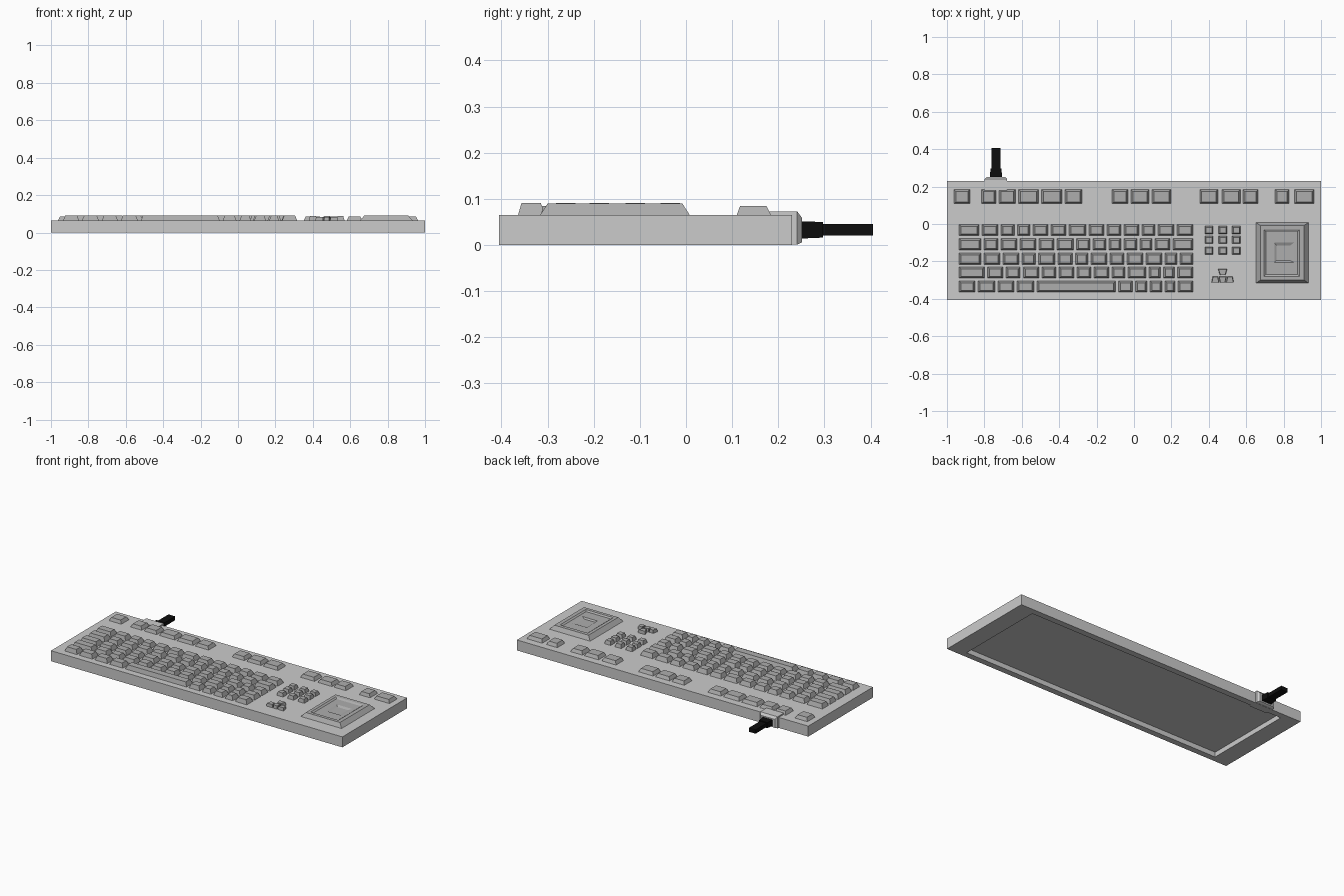
import bpy, bmesh


def material(name, v):
    m = bpy.data.materials.new(name)
    m.diffuse_color = (v, v, v, 1)
    return m


KEY_GREY = material("key_grey", 0.42)
BLACK = material("cable_black", 0.004)


def finish(bm, name, mat=None):
    bmesh.ops.recalc_face_normals(bm, faces=bm.faces)
    me = bpy.data.meshes.new(name)
    bm.to_mesh(me)
    bm.free()
    if mat:
        me.materials.append(mat)
    ob = bpy.data.objects.new(name, me)
    bpy.context.collection.objects.link(ob)
    return ob


def loft(bm, rings, cap_start=True):
    """Bridge rings of points and cap the ends."""
    vs = [[bm.verts.new(p) for p in r] for r in rings]
    n = len(vs[0])
    for a, b in zip(vs, vs[1:]):
        for i in range(n):
            j = (i + 1) % n
            bm.faces.new((a[i], a[j], b[j], b[i]))
    if cap_start:
        bm.faces.new(vs[0][::-1])
    bm.faces.new(vs[-1])


def rect(x0, x1, y0, y1, z):
    return [(x0, y0, z), (x1, y0, z), (x1, y1, z), (x0, y1, z)]


def rect_y(cx, w, z0, z1, y):
    return [(cx - w / 2, y, z0), (cx + w / 2, y, z0), (cx + w / 2, y, z1), (cx - w / 2, y, z1)]


def key(bm, x0, x1, y0, y1, top, inset=0.012):
    loft(bm, [rect(x0, x1, y0, y1, DECK - 0.003),
              rect(x0 + inset, x1 - inset, y0 + inset * 0.7, y1 - inset, top)])


DECK = 0.065

# Case: flat slab with a shallow recess underneath
bm = bmesh.new()
loft(bm, [rect(-0.89, 0.89, -0.368, 0.192, 0.03),
          rect(-0.89, 0.89, -0.368, 0.192, 0),
          rect(-1, 1, -0.405, 0.23, 0),
          rect(-1, 1, -0.405, 0.23, DECK)])
finish(bm, "case")

# Main key block: gap centres along each row
rows = [
    (-0.032, [-.943, -.82, -.72, -.632, -.548, -.452, -.356, -.249, -.152, -.062, .035, .12, .222, .324]),
    (-0.108, [-.943, -.81, -.72, -.618, -.516, -.42, -.316, -.227, -.142, -.062, .024, .104, .2, .324]),
    (-0.186, [-.943, -.81, -.708, -.607, -.519, -.415, -.321, -.238, -.136, -.046, .056, .158, .238, .324]),
    (-0.259, [-.943, -.792, -.692, -.6, -.5, -.409, -.313, -.222, -.126, -.04, .072, .15, .225, .324]),
    (-0.334, [-.943, -.842, -.736, -.634, -.527, -.09, .0, .078, .158, .228, .324]),
]
bm = bmesh.new()
for y, xs in rows:
    for a, b in zip(xs, xs[1:]):
        key(bm, a + 0.007, b - 0.007, y - 0.031, y + 0.031, 0.091)
finish(bm, "main_keys", KEY_GREY)

# Function keys along the back edge
bm = bmesh.new()
for x, w in [(-.92, .088), (-.776, .08), (-.678, .09), (-.564, .11), (-.44, .112), (-.324, .094),
             (-.075, .088), (.032, .1), (.147, .104), (.4, .1), (.52, .1), (.623, .085),
             (.792, .078), (.91, .108)]:
    key(bm, x - w / 2, x + w / 2, 0.109, 0.186, 0.085)
finish(bm, "function_keys", KEY_GREY)

# Navigation keys, 3 by 3
bm = bmesh.new()
for x in (0.401, 0.475, 0.547):
    for y in (-0.032, -0.085, -0.142):
        key(bm, x - 0.023, x + 0.023, y - 0.021, y + 0.021, 0.087, 0.007)
finish(bm, "navigation_keys", KEY_GREY)

# Arrow keys: small trapezoids
bm = bmesh.new()
for x, y, front, back in [(.474, -.257, .015, .025), (.435, -.297, .021, .014),
                          (.474, -.297, .014, .021), (.513, -.297, .021, .014)]:
    loft(bm, [[(x - front * s, y - .017 * s, z), (x + front * s, y - .017 * s, z),
               (x + back * s, y + .017 * s, z), (x - back * s, y + .017 * s, z)]
              for s, z in ((1, DECK - 0.003), (0.85, 0.084))])
finish(bm, "arrow_keys", KEY_GREY)

# Number pad block: raised rim stepping down to a small centre
bm = bmesh.new()
loft(bm, [rect(.65, .935, -.318, .01, DECK - 0.003),
          rect(.675, .91, -.3, -.008, .09),
          rect(.695, .885, -.28, -.03, .09),
          rect(.705, .875, -.27, -.042, .083),
          rect(.75, .855, -.205, -.1, .083),
          rect(.762, .835, -.195, -.115, .076),
          rect(.78, .82, -.178, -.132, .076)])
finish(bm, "number_pad", KEY_GREY)

# Cable socket, strain relief and cable
CX = -0.738
bm = bmesh.new()
loft(bm, [rect_y(CX, .12, 0.001, .073, .18),
          rect_y(CX, .12, 0.001, .073, .241),
          rect_y(CX, .096, .006, .058, .252)])
finish(bm, "cable_socket")
bm = bmesh.new()
loft(bm, [rect_y(CX, .066, .014, .051, .25), rect_y(CX, .058, .016, .05, .297)])
finish(bm, "strain_relief", BLACK)
bm = bmesh.new()
loft(bm, [rect_y(CX, .046, .021, .045, .29), rect_y(CX, .046, .021, .045, .405)])
finish(bm, "cable", BLACK)
